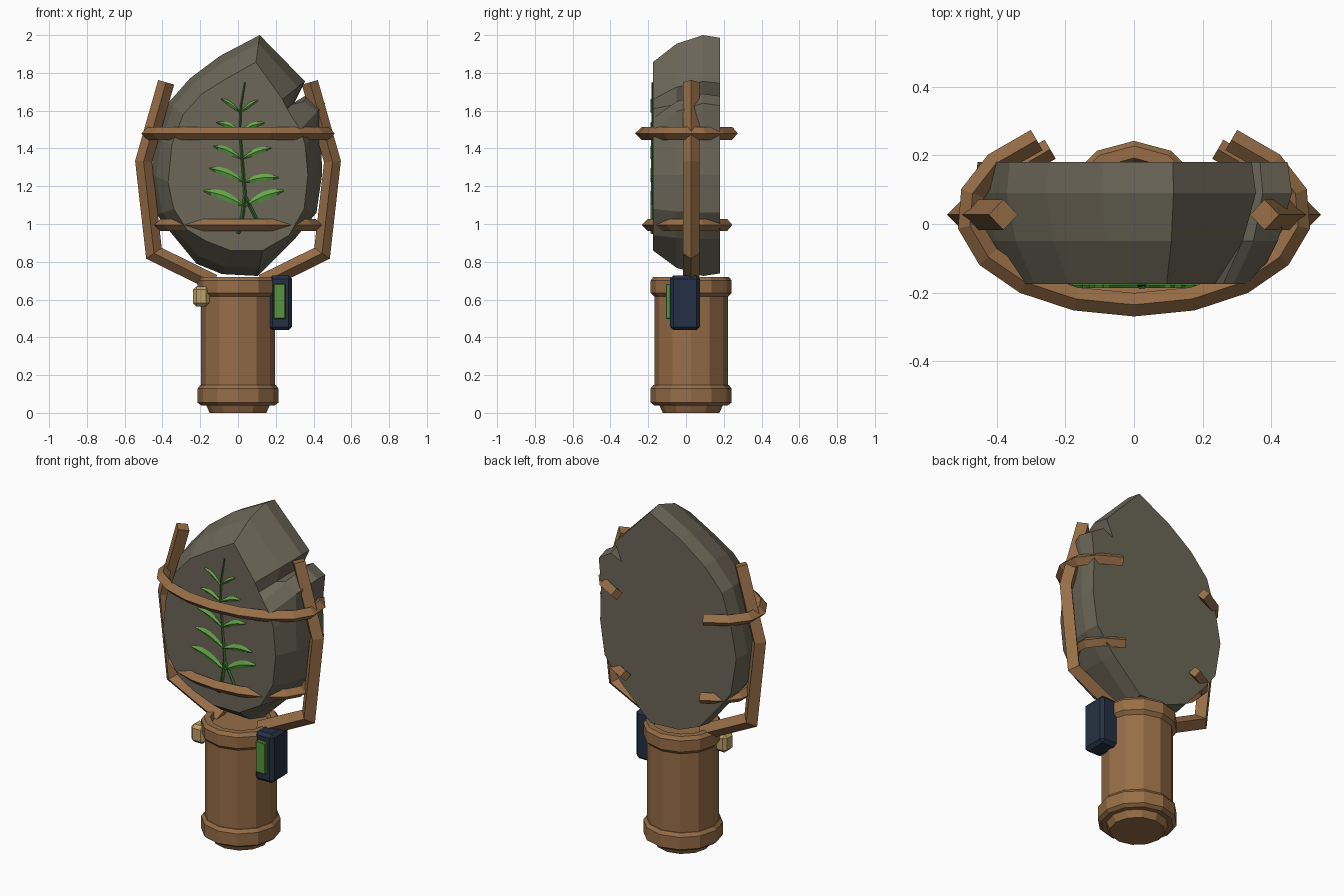
import bpy, bmesh, math
from mathutils import Vector as V

if "Cube" in bpy.data.objects:
    bpy.data.objects.remove(bpy.data.objects["Cube"])


def material(name, rgb):
    m = bpy.data.materials.new(name)
    m.diffuse_color = (*rgb, 1)
    m.use_nodes = True
    m.node_tree.nodes["Principled BSDF"].inputs["Base Color"].default_value = m.diffuse_color
    return m


WOOD = material("warm_wood", (.31, .155, .063))
ROCK = material("grey_stone", (.150, .135, .098))
NAVY = material("navy_casing", (.018, .030, .056))
SCREEN = material("screen_green", (.095, .29, .045))
LEAF = material("leaf_green", (.13, .39, .065))
STEM = material("stem_green", (.035, .16, .022))
TAN = material("pale_brass", (.52, .35, .13))


def finish(name, bm, mat):
    bmesh.ops.recalc_face_normals(bm, faces=bm.faces)
    me = bpy.data.meshes.new(name)
    bm.to_mesh(me)
    bm.free()
    me.materials.append(mat)
    ob = bpy.data.objects.new(name, me)
    bpy.context.collection.objects.link(ob)
    return ob


def skin(name, rings, mat):
    """Closed solid through a series of equal-length rings."""
    bm = bmesh.new()
    loops = [[bm.verts.new(p) for p in ring] for ring in rings]
    n = len(loops[0])
    for a, b in zip(loops, loops[1:]):
        for i in range(n):
            j = (i + 1) % n
            bm.faces.new((a[i], a[j], b[j], b[i]))
    bm.faces.new(loops[0])
    bm.faces.new(loops[-1])
    return finish(name, bm, mat)


def sweep(name, pts, binormal, radius, mat, taper=1.0):
    """Diamond-section bar along a planar path, with mitred corners."""
    pts, b, rings = [V(p) for p in pts], V(binormal), []
    steps = [(q - p).normalized() for p, q in zip(pts, pts[1:])]
    for i, p in enumerate(pts):
        d0, d1 = steps[max(i - 1, 0)], steps[min(i, len(steps) - 1)]
        t = (d0 + d1).normalized()
        r = radius * (1 + (taper - 1) * i / len(steps))
        side = t.cross(b).normalized() * r / max(t.dot(d0), .5)
        rings.append([p + side, p + b * r, p - side, p - b * r])
    return skin(name, rings, mat)


def box(name, centre, size, bevel, mat):
    bm = bmesh.new()
    bmesh.ops.create_cube(bm, size=1)
    for v in bm.verts:
        v.co = V([c * s for c, s in zip(v.co, size)]) + V(centre)
    bmesh.ops.bevel(bm, geom=bm.edges[:], offset=bevel, segments=1, affect='EDGES')
    return finish(name, bm, mat)


# Handle: twelve-sided turned shaft with two collars and a recessed top
CY = .027
profile = [(.15, 0), (.168, .04), (.195, .04), (.215, .055), (.215, .128), (.2, .147),
           (.195, .147), (.195, .615), (.215, .635), (.215, .7), (.2, .72),
           (.165, .72), (.155, .69)]
skin("handle", [[(r * math.cos(k * math.pi / 6), CY + r * math.sin(k * math.pi / 6), z)
                 for k in range(12)] for r, z in profile], WOOD)

# Stone slab: small front outline blending to a wide rear outline, notched upper right
front = [(.095, 1.857), (-.06, 1.77), (-.19, 1.69), (-.29, 1.58), (-.35, 1.42), (-.37, 1.22),
         (-.34, 1.08), (-.27, .97), (-.17, .91), (-.04, .86), (.13, .86), (.27, .94),
         (.35, 1.08), (.37, 1.26), (.355, 1.42), (.33, 1.5), (.29, 1.56), (.26, 1.61),
         (.235, 1.66)]
outer = [(.115, 2.0), (-.095, 1.89), (-.255, 1.77), (-.37, 1.64), (-.43, 1.45), (-.465, 1.27),
         (-.43, 1.05), (-.36, .96), (-.22, .79), (-.085, .735), (.105, .725), (.30, .92),
         (.415, 1.06), (.445, 1.26), (.44, 1.48), (.46, 1.64), (.375, 1.69), (.30, 1.645),
         (.355, 1.755)]
skin("stone_slab", [[(a[0] + (b[0] - a[0]) * t, y, a[1] + (b[1] - a[1]) * t)
                     for a, b in zip(front, outer)]
                    for y, t in ((-.175, 0), (-.05, .68), (.09, 1), (.18, .9))], ROCK)

# Two bent prongs rising from the handle
for s, side in ((-1, "left"), (1, "right")):
    sweep(side + "_prong", [(s * x, CY, z) for x, z in
          ((.13, .69), (.445, .845), (.5, 1.33), (.38, 1.75))], (0, 1, 0), .044, WOOD)

# Two open hoops wrapping the stone, gap at the back
for name, a, b, z, r in (("upper_hoop", .482, .265, 1.48, .034),
                         ("lower_hoop", .415, .232, .995, .032)):
    angles = [math.radians(-234 + 288 * i / 14) for i in range(15)]
    sweep(name, [(a * math.cos(t), .03 + b * math.sin(t), z) for t in angles],
          (0, 0, 1), r, WOOD)

# Side device with screen, and small knob
box("device_casing", (.225, -.006, .583), (.12, .158, .29), .018, NAVY)
box("device_screen", (.22, -.092, .59), (.062, .028, .185), .004, SCREEN)
box("brass_knob", (-.195, -.07, .617), (.088, .085, .106), .018, TAN)

# Plant stem and side shoot on the front face
Y = -.178
sweep("plant_stem", [(x, Y, z) for x, z in (
    (0, .95), (.025, 1.05), (.037, 1.16), (.022, 1.34), (.01, 1.5), (.015, 1.62), (.037, 1.75))],
    (0, 1, 0), .011, STEM, .35)
sweep("side_shoot", [(.11, Y, 1.0), (.075, Y, 1.07), (.04, Y, 1.14)], (0, 1, 0), .009, STEM)


def leaf(name, base, tip):
    """Arched leaf with a raised midrib."""
    base, tip = V((base[0], 0, base[1])), V((tip[0], 0, tip[1]))
    length = (tip - base).length
    bm, rows = bmesh.new(), []
    for i in range(7):
        t = i / 6
        c = base.lerp(tip, t) + V((0, 0, .06 * length * math.sin(math.pi * t)))
        w = .115 * length * math.sin(math.pi * min(max(t, .03), .97)) ** .8
        rows.append([bm.verts.new((c.x, Y + dy, c.z + k * w))
                     for k, dy in ((1, 0), (0, -.009), (-1, 0), (0, .004))])
    for p, q in zip(rows, rows[1:]):
        for i in range(4):
            j = (i + 1) % 4
            bm.faces.new((p[i], p[j], q[j], q[i]))
    bm.faces.new(rows[0])
    bm.faces.new(rows[-1])
    finish(name, bm, LEAF)


# Five pairs of leaves
for i, (node, lt, rt) in enumerate((
        ((.035, 1.095), (-.18, 1.175), (.24, 1.175)),
        ((.033, 1.222), (-.15, 1.295), (.215, 1.245)),
        ((.022, 1.345), (-.13, 1.412), (.175, 1.402)),
        ((.012, 1.492), (-.115, 1.538), (.14, 1.535)),
        ((.013, 1.59), (-.09, 1.662), (.107, 1.655)))):
    leaf(f"leaf_left_{i + 1}", node, lt)
    leaf(f"leaf_right_{i + 1}", node, rt)
